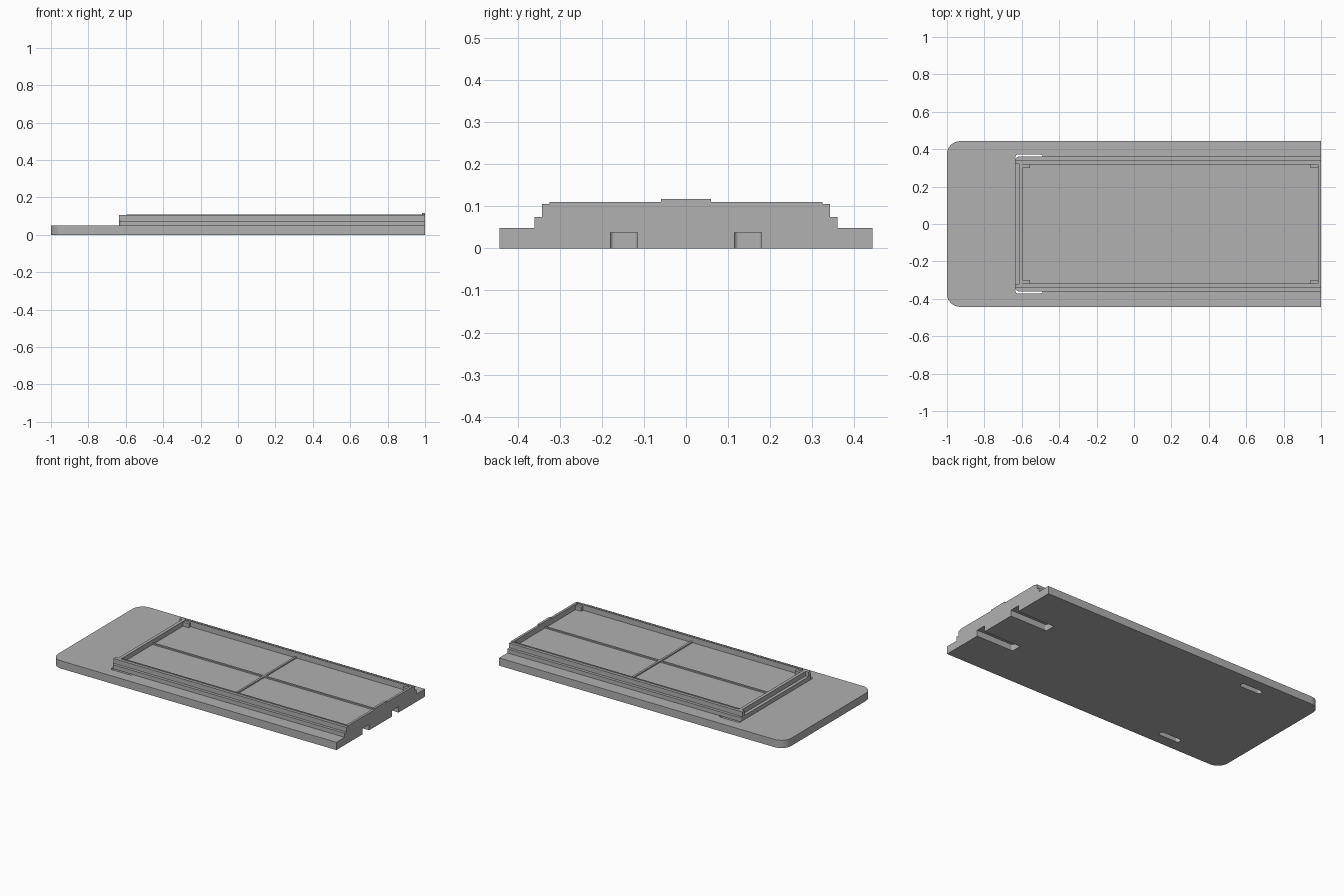
import bpy, bmesh
from math import cos, sin, pi

cube = bpy.data.objects.get("Cube")
if cube:
    bpy.data.objects.remove(cube, do_unlink=True)

grey = bpy.data.materials.new("plain grey")
grey.use_nodes = True
grey.diffuse_color = (0.44, 0.44, 0.44, 1)
grey.node_tree.nodes["Principled BSDF"].inputs["Base Color"].default_value = grey.diffuse_color


def outline(x0, x1, y0, y1, left=0, right=0, steps=8):
    """Rectangle outline with separate radii for the left and right corners."""
    points = []
    corners = ((x1, y1, -1, -1, right, 0), (x0, y1, 1, -1, left, 1),
               (x0, y0, 1, 1, left, 2), (x1, y0, -1, 1, right, 3))
    for x, y, sx, sy, r, quarter in corners:
        if r == 0:
            points.append((x, y))
            continue
        for i in range(steps + 1):
            a = (quarter + i / steps) * pi / 2
            points.append((x + sx * r + r * cos(a), y + sy * r + r * sin(a)))
    return points


def block(name, x, y, z, left=0, right=0):
    """Extruded block between the given x, y and z limits."""
    bm = bmesh.new()
    face = bm.faces.new([bm.verts.new((px, py, z[0]))
                         for px, py in outline(*x, *y, left, right)])
    top = bmesh.ops.extrude_face_region(bm, geom=[face])["geom"]
    bmesh.ops.translate(bm, vec=(0, 0, z[1] - z[0]),
                        verts=[v for v in top if isinstance(v, bmesh.types.BMVert)])
    bmesh.ops.recalc_face_normals(bm, faces=bm.faces)
    mesh = bpy.data.meshes.new(name)
    bm.to_mesh(mesh)
    bm.free()
    mesh.materials.append(grey)
    obj = bpy.data.objects.new(name, mesh)
    bpy.context.collection.objects.link(obj)
    return obj


def cut(target, cutter):
    """Subtract the cutter and hide it."""
    mod = target.modifiers.new(cutter.name, "BOOLEAN")
    mod.operation = "DIFFERENCE"
    mod.solver = "EXACT"
    mod.object = cutter
    cutter.hide_render = True
    cutter.hide_set(True)


def span(side, a, b):
    """y limits mirrored to the chosen side."""
    return sorted((side * a, side * b))


BASE, STEP, RIM, LIP = 0.049, 0.075, 0.105, 0.11
X0, X1 = -0.595, 0.985      # recess ends
HALF = 0.32                 # recess half width

# Base plate with rounded left corners
base = block("base_plate", (-1, 1), (-0.443, 0.443), (0, BASE), left=0.07)

# Lower step, which also forms the recess floor
block("lower_step", (-0.635, 1), (-0.36, 0.36), (BASE, STEP), left=0.02)

# End walls of the tray
block("left_end_wall", (-0.615, X0), (-HALF, HALF), (STEP, RIM))
block("right_end_wall", (X1, 1), (-HALF, HALF), (STEP, LIP))
block("end_tab", (X1, 1), (-0.06, 0.06), (LIP, 0.117))

for side, label in ((-1, "front"), (1, "back")):
    # Long walls and the thin raised lip on their inner edge
    block(label + "_side_wall", (-0.635, 1), span(side, HALF, 0.342), (STEP, RIM))
    block(label + "_lip", (X0, 1), span(side, HALF - 0.002, HALF + 0.004), (STEP, LIP))
    # Corner brackets inside the recess
    for x, end in (((X0, X0 + 0.04), "left"), ((X1 - 0.04, X1), "right")):
        block(f"{label}_{end}_bracket", x, span(side, 0.3, HALF), (STEP, 0.1))
    # Through slots beside the step and notches under the right end
    cut(base, block(label + "_slot_cutter", (-0.635, -0.487), span(side, 0.338, 0.372),
                    (-0.1, 0.1), left=0.0165, right=0.0165))
    cut(base, block(label + "_notch_cutter", (0.74, 1.1), span(side, 0.115, 0.18),
                    (-0.1, 0.038), left=0.01))

# Low ribs dividing the recess into four panels
block("long_rib", (X0, X1), (-0.006, 0.006), (STEP, 0.083))
block("cross_rib", (0.176, 0.189), (-HALF, HALF), (STEP, 0.083))
